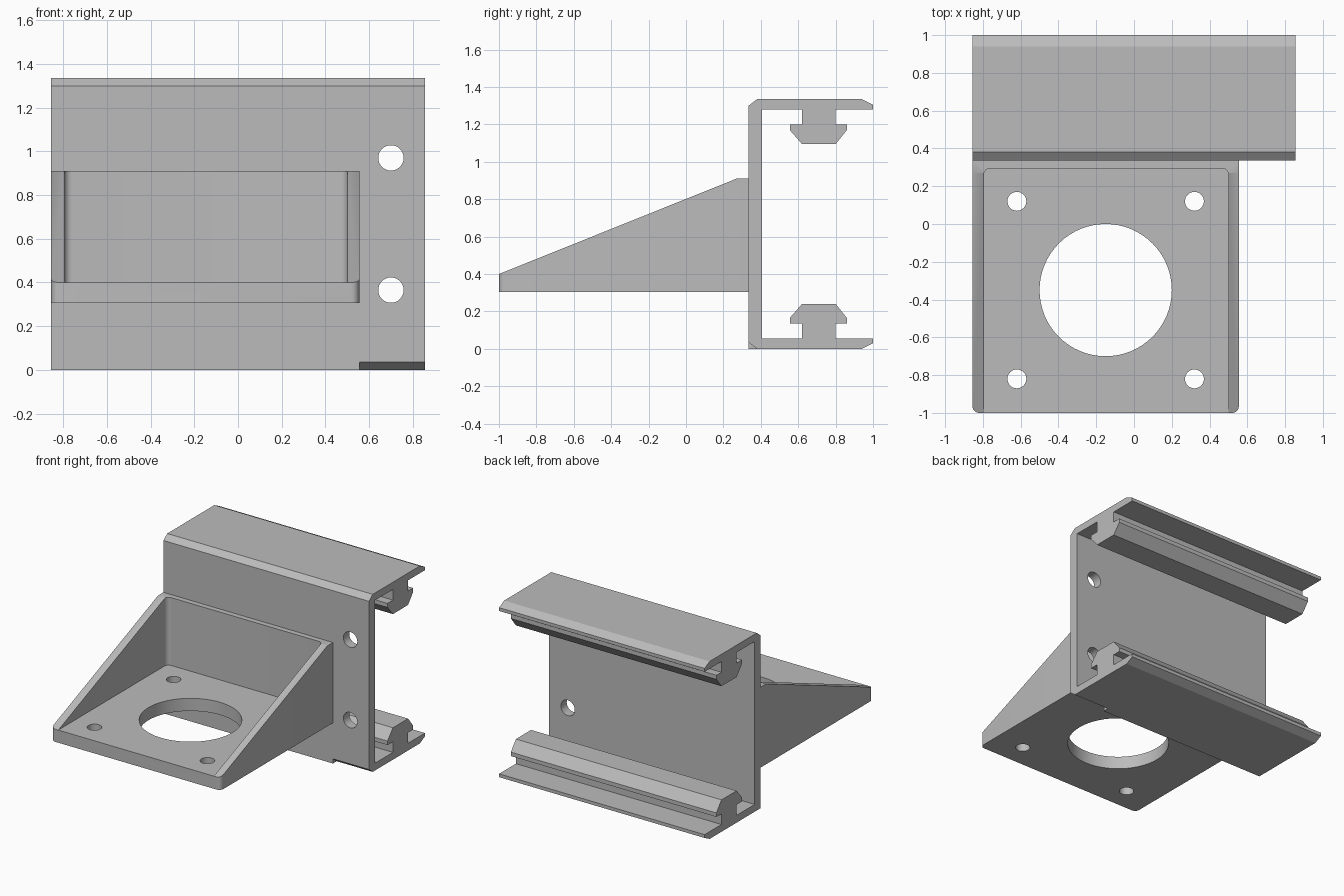
import bpy, bmesh, math
from mathutils import Vector

cube = bpy.data.objects.get("Cube")
if cube:
    bpy.data.objects.remove(cube, do_unlink=True)

grey = bpy.data.materials.new("plain grey")
grey.use_nodes = True
COLOUR = (0.5, 0.5, 0.5, 1)
grey.diffuse_color = COLOUR
grey.node_tree.nodes["Principled BSDF"].inputs["Base Color"].default_value = COLOUR


def prism(name, outline, axis, lo, hi):
    """Extrude a 2D outline along x (outline in y,z), y (x,z) or z (x,y)."""
    def place(p, t):
        c = list(p)
        c.insert("xyz".index(axis), t)
        return Vector(c)
    bm = bmesh.new()
    face = bm.faces.new([bm.verts.new(place(p, lo)) for p in outline])
    ext = bmesh.ops.extrude_face_region(bm, geom=[face])
    moved = [v for v in ext["geom"] if isinstance(v, bmesh.types.BMVert)]
    step = place((0, 0), hi - lo)
    bmesh.ops.translate(bm, verts=moved, vec=step)
    bmesh.ops.recalc_face_normals(bm, faces=bm.faces)
    mesh = bpy.data.meshes.new(name)
    bm.to_mesh(mesh)
    bm.free()
    mesh.materials.append(grey)
    ob = bpy.data.objects.new(name, mesh)
    bpy.context.collection.objects.link(ob)
    return ob


def circle(cx, cy, r, n=32):
    return [(cx + r * math.cos(math.tau * i / n), cy + r * math.sin(math.tau * i / n))
            for i in range(n)]


def rounded_rect(x0, x1, y0, y1, r, n=6):
    pts = []
    for k, (cx, cy) in enumerate([(x1 - r, y1 - r), (x0 + r, y1 - r),
                                  (x0 + r, y0 + r), (x1 - r, y0 + r)]):
        for i in range(n + 1):
            a = math.pi / 2 * (k + i / n)
            pts.append((cx + r * math.cos(a), cy + r * math.sin(a)))
    return pts


def cut(target, cutter):
    cutter.hide_render = True
    mod = target.modifiers.new("cut", "BOOLEAN")
    mod.operation, mod.solver, mod.object = "DIFFERENCE", "EXACT", cutter
    with bpy.context.temp_override(object=target, active_object=target):
        bpy.ops.object.modifier_apply(modifier=mod.name)
    bpy.data.objects.remove(cutter, do_unlink=True)


def smooth(ob):
    bpy.ops.object.select_all(action="DESELECT")
    ob.select_set(True)
    bpy.context.view_layer.objects.active = ob
    bpy.ops.object.shade_smooth_by_angle(angle=math.radians(25))


LEFT, RIGHT, MOUNT_RIGHT = -0.855, 0.855, 0.555
HEIGHT, FRONT = 1.335, 0.335

# Channel with T-shaped rails: upper half profile, mirrored to the lower half
upper = [(FRONT, 1.30), (0.38, HEIGHT), (0.94, HEIGHT), (1, 1.305), (1, 1.28),
         (0.80, 1.28), (0.80, 1.20), (0.86, 1.20), (0.86, 1.17), (0.80, 1.095),
         (0.62, 1.095), (0.555, 1.17), (0.555, 1.20), (0.62, 1.20), (0.62, 1.28),
         (0.405, 1.28)]
lower = [(y, HEIGHT - z) for y, z in reversed(upper)]
channel = prism("rail_channel", upper + lower, "x", LEFT, RIGHT)
for z in (0.365, 0.97):
    cut(channel, prism("bolt_cutter", circle(0.70, z, 0.058), "y", 0.2, 0.5))
smooth(channel)

# Square lower corner under the mount
prism("lower_corner_fill", [(FRONT, 0), (0.38, 0), (FRONT, 0.035)], "x", LEFT, MOUNT_RIGHT)

# Motor mount: rounded block, hollowed and sliced along the slope
outline = [(x, min(y, FRONT)) for x, y in rounded_rect(LEFT, MOUNT_RIGHT, -1, 0.5, 0.035)
           if y < 0]
outline = [(LEFT, FRONT)] + outline + [(MOUNT_RIGHT, FRONT)]
mount = prism("motor_mount", outline, "z", 0.305, 0.91)
cut(mount, prism("slope_cutter", [(-1.1, 0.36), (0.27, 0.91), (0.27, 1.2), (-1.1, 1.2)],
                 "x", -1, 1))
cut(mount, prism("pocket_cutter", rounded_rect(-0.795, 0.50, -1.2, 0.295, 0.035),
                 "z", 0.40, 1.3))

# Motor opening and four screw holes
cut(mount, prism("opening_cutter", circle(-0.15, -0.35, 0.35, 64), "z", 0.2, 0.6))
for sx in (-1, 1):
    for sy in (-1, 1):
        hole = circle(-0.15 + sx * 0.47, -0.35 + sy * 0.47, 0.05)
        cut(mount, prism("screw_cutter", hole, "z", 0.2, 0.6))
smooth(mount)
